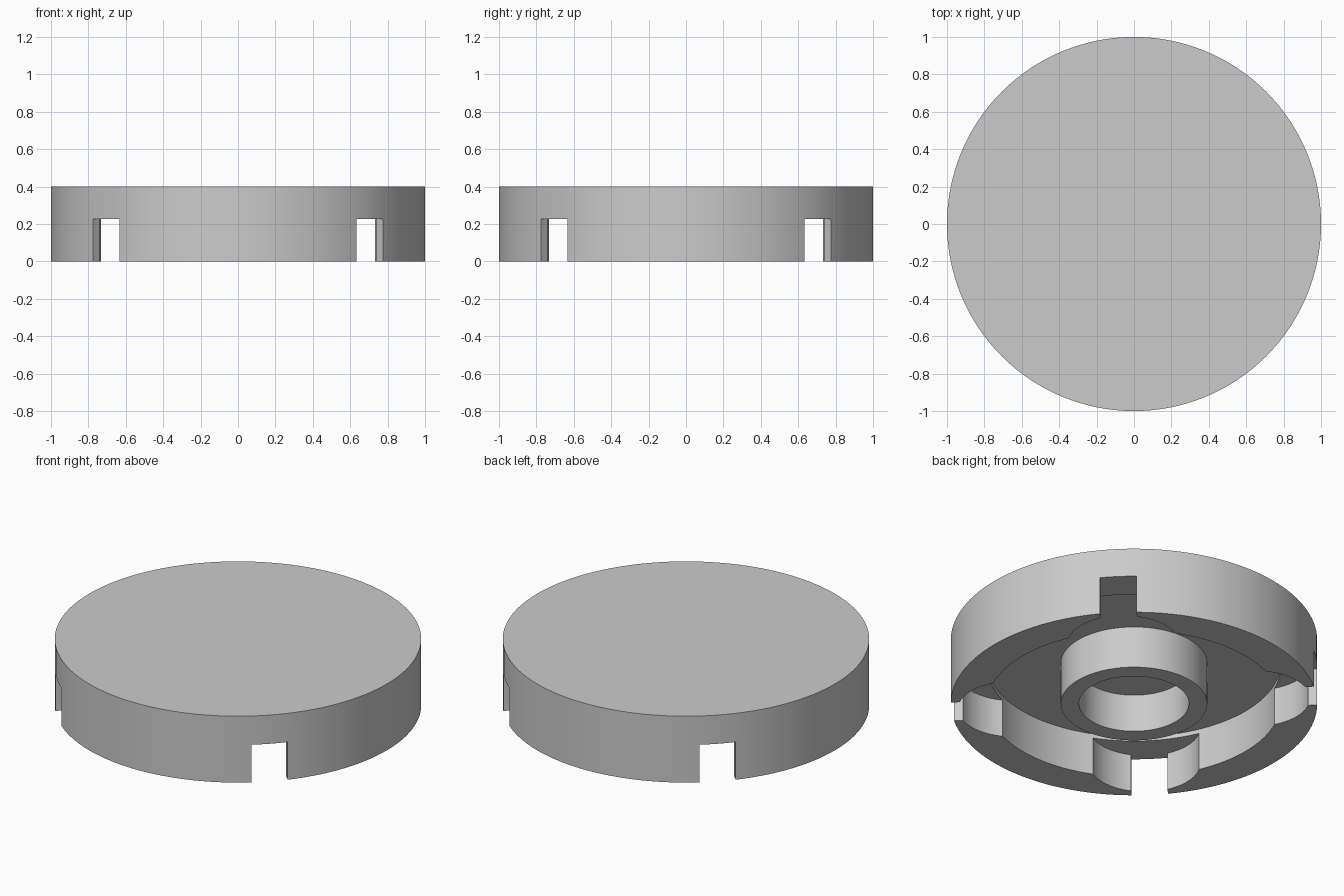
import bpy, bmesh, math
from mathutils import Matrix

if "Cube" in bpy.data.objects:
    bpy.data.objects.remove(bpy.data.objects["Cube"], do_unlink=True)

HEIGHT = 0.4
CAVITY_TOP = 0.253
POCKET_TOP = 0.227
SIDES = 128

grey = bpy.data.materials.new("plain grey")
grey.use_nodes = True
colour = (0.6, 0.6, 0.6, 1)
grey.diffuse_color = colour
grey.node_tree.nodes["Principled BSDF"].inputs["Base Color"].default_value = colour


def add_object(name, bm):
    bmesh.ops.recalc_face_normals(bm, faces=bm.faces)
    mesh = bpy.data.meshes.new(name)
    bm.to_mesh(mesh)
    bm.free()
    mesh.materials.append(grey)
    obj = bpy.data.objects.new(name, mesh)
    bpy.context.collection.objects.link(obj)
    return obj


def disc(name, radius, bottom, top, x=0, y=0):
    bm = bmesh.new()
    bmesh.ops.create_cone(bm, cap_ends=True, segments=SIDES, radius1=radius,
                          radius2=radius, depth=top - bottom,
                          matrix=Matrix.Translation((x, y, (bottom + top) / 2)))
    return add_object(name, bm)


def bar(name, angle, length, width, bottom, top):
    bm = bmesh.new()
    place = (Matrix.Translation((0, 0, (bottom + top) / 2))
             @ Matrix.Rotation(angle, 4, "Z")
             @ Matrix.Diagonal((length, width, top - bottom, 1)))
    bmesh.ops.create_cube(bm, size=1, matrix=place)
    return add_object(name, bm)


def cut(target, cutter):
    cutter.hide_render = True
    mod = target.modifiers.new("cut", "BOOLEAN")
    mod.operation = "DIFFERENCE"
    mod.solver = "EXACT"
    mod.object = cutter
    bpy.context.view_layer.objects.active = target
    bpy.ops.object.modifier_apply(modifier=mod.name)
    bpy.data.objects.remove(cutter, do_unlink=True)


def smooth(obj):
    bpy.ops.object.select_all(action="DESELECT")
    obj.select_set(True)
    bpy.context.view_layer.objects.active = obj
    bpy.ops.object.shade_smooth_by_angle(angle=math.radians(30))


# Outer cap with a round hollow underneath
cap = disc("cap_body", 1, 0, HEIGHT)
cut(cap, disc("cavity_cutter", 0.8, -0.1, CAVITY_TOP))

# Four round pockets on the diagonals
for i in range(4):
    a = math.radians(45 + 90 * i)
    cut(cap, disc("pocket_cutter", 0.303, -0.1, POCKET_TOP,
                  0.66 * math.cos(a), 0.66 * math.sin(a)))

# Crossed bars open a slot in the wall at each pocket
for angle in (45, 135):
    cut(cap, bar("slot_cutter", math.radians(angle), 2.4, 0.2, -0.1, POCKET_TOP))
smooth(cap)

# Central ring with a blind hole
hub = disc("hub_ring", 0.4, 0, CAVITY_TOP + 0.02)
cut(hub, disc("hole_cutter", 0.3, -0.1, POCKET_TOP))
smooth(hub)
